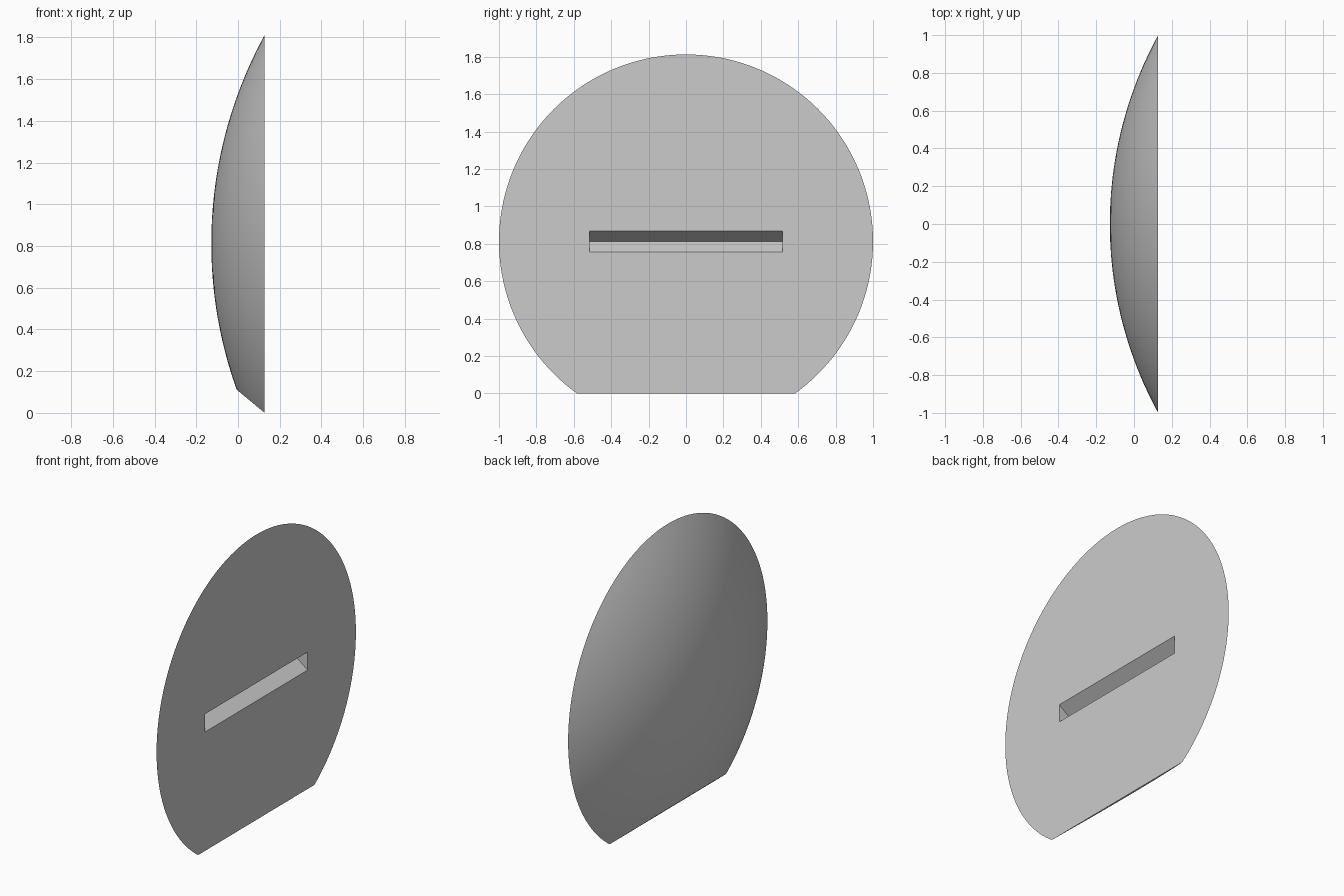
import bpy, bmesh, math
from mathutils import Vector, Matrix

cube = bpy.data.objects.get("Cube")
if cube:
    bpy.data.objects.remove(cube, do_unlink=True)

DEPTH = 0.256                                # cap thickness
HALF = DEPTH / 2
CENTRE_Z = 0.812                             # disc centre height
SPHERE_R = (1 + DEPTH ** 2) / (2 * DEPTH)    # sphere through the unit rim
RINGS, SEGMENTS = 24, 144

grey = bpy.data.materials.new("light grey")
grey.use_nodes = True
colour = (0.6, 0.6, 0.6, 1)
grey.diffuse_color = colour
grey.node_tree.nodes["Principled BSDF"].inputs["Base Color"].default_value = colour


def add_object(name, bm):
    bmesh.ops.recalc_face_normals(bm, faces=bm.faces)
    mesh = bpy.data.meshes.new(name)
    bm.to_mesh(mesh)
    bm.free()
    mesh.materials.append(grey)
    obj = bpy.data.objects.new(name, mesh)
    bpy.context.collection.objects.link(obj)
    return obj


# Domed body: spin an arc around the x axis, then close the flat face
bm = bmesh.new()
rim_angle = math.asin(1 / SPHERE_R)
arc = []
for i in range(RINGS + 1):
    a = rim_angle * i / RINGS
    x = -HALF + SPHERE_R * (1 - math.cos(a))
    arc.append(bm.verts.new((x, 0, CENTRE_Z + SPHERE_R * math.sin(a))))
edges = [bm.edges.new(pair) for pair in zip(arc, arc[1:])]
bmesh.ops.spin(bm, geom=arc + edges, cent=(0, 0, CENTRE_Z), axis=(1, 0, 0),
               angle=math.tau, steps=SEGMENTS, use_duplicate=False)
bmesh.ops.remove_doubles(bm, verts=bm.verts, dist=0.0001)
bmesh.ops.holes_fill(bm, edges=[e for e in bm.edges if e.is_boundary], sides=0)

# Slanted cut along the bottom, meeting the flat face at the ground
cut = bmesh.ops.bisect_plane(bm, geom=bm.verts[:] + bm.edges[:] + bm.faces[:],
                             plane_co=(HALF, 0, 0), plane_no=(-0.116, 0, -0.14),
                             clear_outer=True, dist=0.00001)
bmesh.ops.holes_fill(bm, edges=[e for e in bm.edges if e.is_boundary], sides=0)
body = add_object("domed_disc", bm)

# V-shaped slot cutter: a triangular profile extruded along y
bm = bmesh.new()
SLOT_DEPTH, SLOT_HALF_Z, SLOT_HALF_Y, OVER = 0.075, 0.057, 0.516, 2
profile = [(HALF - SLOT_DEPTH, 0),
           (HALF - SLOT_DEPTH + SLOT_DEPTH * OVER, SLOT_HALF_Z * OVER),
           (HALF - SLOT_DEPTH + SLOT_DEPTH * OVER, -SLOT_HALF_Z * OVER)]
face = bm.faces.new([bm.verts.new((x, -SLOT_HALF_Y, CENTRE_Z + z)) for x, z in profile])
side = bmesh.ops.extrude_face_region(bm, geom=[face])
bmesh.ops.translate(bm, vec=(0, SLOT_HALF_Y * 2, 0),
                    verts=[v for v in side["geom"] if isinstance(v, bmesh.types.BMVert)])
cutter = add_object("slot_cutter", bm)
cutter.hide_render = True
cutter.display_type = 'WIRE'

# Cut the slot, apply it and drop the cutter
bpy.ops.object.select_all(action='DESELECT')
bpy.context.view_layer.objects.active = body
body.select_set(True)
slot = body.modifiers.new("slot", 'BOOLEAN')
slot.operation = 'DIFFERENCE'
slot.solver = 'EXACT'
slot.object = cutter
bpy.ops.object.modifier_apply(modifier=slot.name)
bpy.data.objects.remove(cutter, do_unlink=True)

# Smooth dome with crisp rim, cut and slot edges
bpy.ops.object.shade_smooth_by_angle(angle=math.radians(20))
